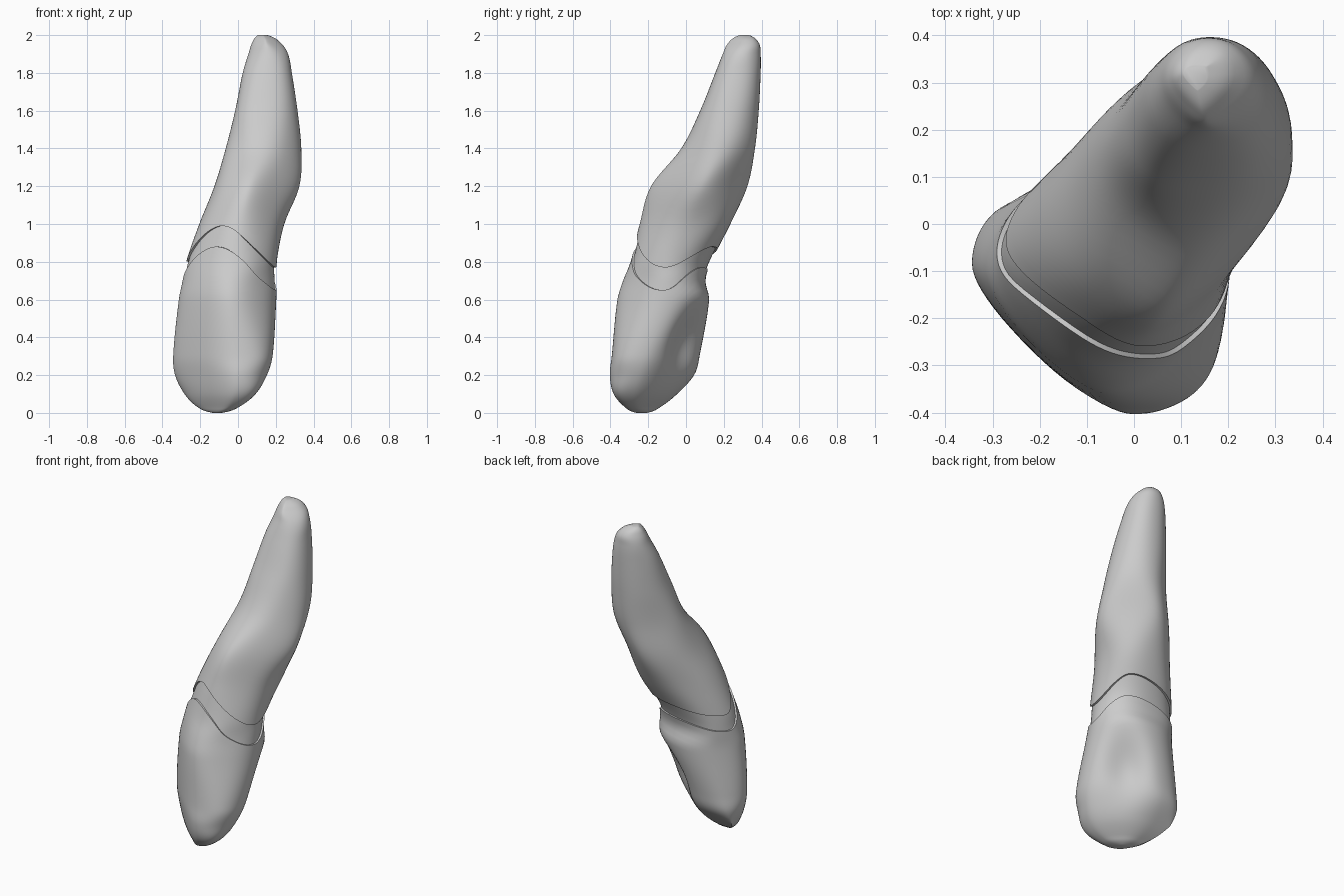
import bpy
import bmesh
import math
from mathutils import Vector

STEPS = 10              # points per eighth of a ring
SEGMENTS = 8 * STEPS
EIGHTH = math.pi / 4
DIRECTIONS = [Vector((math.cos(k * EIGHTH), math.sin(k * EIGHTH))) for k in range(8)]

# Cross-sections: height, then the reach from the vertical axis in eight
# directions, every 45 degrees from +x through +y
SECTIONS = [
    (0.00, -0.09, -0.22, -0.21, -0.06, 0.13, 0.26, 0.26, 0.11),
    (0.03, 0.00, -0.17, -0.14, 0.08, 0.21, 0.28, 0.32, 0.21),
    (0.10, 0.09, -0.09, -0.05, 0.17, 0.28, 0.31, 0.38, 0.30),
    (0.20, 0.15, -0.02, 0.04, 0.22, 0.33, 0.33, 0.40, 0.33),
    (0.30, 0.18, 0.03, 0.07, 0.22, 0.34, 0.34, 0.39, 0.34),
    (0.60, 0.20, 0.14, 0.12, 0.20, 0.31, 0.33, 0.36, 0.28),
    (0.70, 0.20, 0.13, 0.10, 0.20, 0.29, 0.31, 0.33, 0.26),
    (0.80, 0.20, 0.15, 0.13, 0.20, 0.27, 0.28, 0.29, 0.25),
    (1.00, 0.24, 0.26, 0.23, 0.20, 0.20, 0.21, 0.24, 0.22),
    (1.20, 0.32, 0.335, 0.32, 0.205, 0.12, 0.12, 0.18, 0.20),
    (1.40, 0.33, 0.41, 0.36, 0.195, 0.06, -0.02, 0.02, 0.15),
    (1.60, 0.31, 0.43, 0.38, 0.20, 0.01, -0.10, -0.08, 0.10),
    (1.80, 0.28, 0.43, 0.39, 0.20, -0.03, -0.18, -0.16, 0.04),
    (1.90, 0.26, 0.42, 0.39, 0.195, -0.06, -0.23, -0.20, 0.00),
    (1.96, 0.22, 0.40, 0.38, 0.18, -0.08, -0.26, -0.23, -0.05),
    (2.00, 0.15, 0.34, 0.33, 0.15, -0.11, -0.30, -0.29, -0.11),
]


def slope(i, k):
    """Tangent of column k at section i, steeper at the rounded tips."""
    last = len(SECTIONS) - 1
    lo, hi = SECTIONS[max(i - 1, 0)], SECTIONS[min(i + 1, last)]
    return (hi[k] - lo[k]) / (hi[0] - lo[0]) * (2 if i in (0, last) else 1)


def reaches(z):
    """Smoothly interpolated reaches at height z."""
    i = 0
    while i < len(SECTIONS) - 2 and z > SECTIONS[i + 1][0]:
        i += 1
    p, q = SECTIONS[i], SECTIONS[i + 1]
    h = q[0] - p[0]
    t = min(max((z - p[0]) / h, 0), 1)
    s = t * t * (3 - 2 * t)
    return [p[k] + (q[k] - p[k]) * s
            + h * slope(i, k) * t * (1 - t) ** 2
            - h * slope(i + 1, k) * t * t * (1 - t)
            for k in range(1, 9)]


def surface(z, j, offset):
    """Point j of the ring at height z: a smooth curve inside an octagon."""
    reach = [r + offset for r in reaches(z)]
    cos = math.cos(EIGHTH)
    reach = [min(reach[k], cos * (reach[k - 1] + reach[(k + 1) % 8]))
             for k in range(8)]

    def corner(k):
        a, b = reach[k % 8], reach[(k + 1) % 8]
        d = DIRECTIONS[k % 8]
        return d * a + Vector((-d.y, d.x)) * (b - a * cos) / math.sin(EIGHTH)

    k, t = j // STEPS, (j % STEPS) / STEPS
    before, here, after = corner(k - 1), corner(k), corner(k + 1)
    start, end = (before + here) / 2, (here + after) / 2
    point = start * (1 - t) ** 2 + here * 2 * t * (1 - t) + end * t * t
    # Hollow in the inner face, framed by marginal ridges
    inward = math.cos((k + t - 1) * EIGHTH)
    if inward > 0:
        across = (point.dot(DIRECTIONS[7]) - 0.04) / 0.11
        height = (z - 0.38) / 0.16
        point -= DIRECTIONS[1] * 0.06 * inward * math.exp(-across ** 2 - height ** 2)
    return Vector((point.x, point.y, z))


def margin(outer, side, inner, far_side):
    """Scalloped line, high on the outer and inner faces, low at the sides."""
    knots = [(-120, outer), (-8, side), (55, inner), (165, far_side), (240, outer)]

    def height(j):
        angle = (j / SEGMENTS * 360 + 120) % 360 - 120
        for (a, za), (b, zb) in zip(knots, knots[1:]):
            if angle <= b:
                t = (angle - a) / (b - a)
                return za + (zb - za) * (1 - math.cos(math.pi * t)) / 2
    return height


def level(z):
    return lambda j: z


def build_part(name, low, high, offset, rings, ease, material,
               lip_low=False, lip_high=False):
    """Loft rings between two height lines; lips turn inward, tips close."""
    steps = [(ease(i / rings), offset) for i in range(rings + 1)]
    if lip_low:
        steps.insert(0, (0, offset - 0.03))
    if lip_high:
        steps.append((1, offset - 0.03))
    bm = bmesh.new()
    loops = []
    for t, off in steps:
        loops.append([bm.verts.new(surface(low(j) + (high(j) - low(j)) * t, j, off))
                      for j in range(SEGMENTS)])
    for a, b in zip(loops, loops[1:]):
        for j in range(SEGMENTS):
            k = (j + 1) % SEGMENTS
            bm.faces.new((a[j], a[k], b[k], b[j]))
    if not lip_low:
        bm.faces.new(list(reversed(loops[0])))
    if not lip_high:
        bm.faces.new(loops[-1])
    mesh = bpy.data.meshes.new(name)
    bm.to_mesh(mesh)
    bm.free()
    mesh.materials.append(material)
    part = bpy.data.objects.new(name, mesh)
    bpy.context.collection.objects.link(part)
    bpy.ops.object.select_all(action='DESELECT')
    part.select_set(True)
    bpy.context.view_layer.objects.active = part
    bpy.ops.object.shade_smooth_by_angle(angle=math.radians(50))


cube = bpy.data.objects.get("Cube")
if cube:
    bpy.data.objects.remove(cube, do_unlink=True)

# One plain light grey for the whole tooth
grey = bpy.data.materials.new("light_grey")
grey.use_nodes = True
colour = (0.6, 0.6, 0.6, 1)
grey.diffuse_color = colour
grey.node_tree.nodes["Principled BSDF"].inputs["Base Color"].default_value = colour

crown_line = margin(0.88, 0.65, 0.77, 0.70)
root_line = margin(0.99, 0.77, 0.88, 0.80)

# Crown, from the biting edge up to its scalloped margin
build_part("crown", level(0), crown_line, 0.003, 44,
           lambda t: t ** 1.8, grey, lip_high=True)
# Collar, a slightly recessed band tucked under both neighbours
build_part("neck_collar", lambda j: crown_line(j) - 0.02,
           lambda j: root_line(j) + 0.02, -0.007, 8,
           lambda t: t, grey, lip_low=True, lip_high=True)
# Root, a tapering sleeve that overhangs the collar
build_part("root", root_line, level(2), 0.005, 48,
           lambda t: 1 - (1 - t) ** 1.8, grey, lip_low=True)
